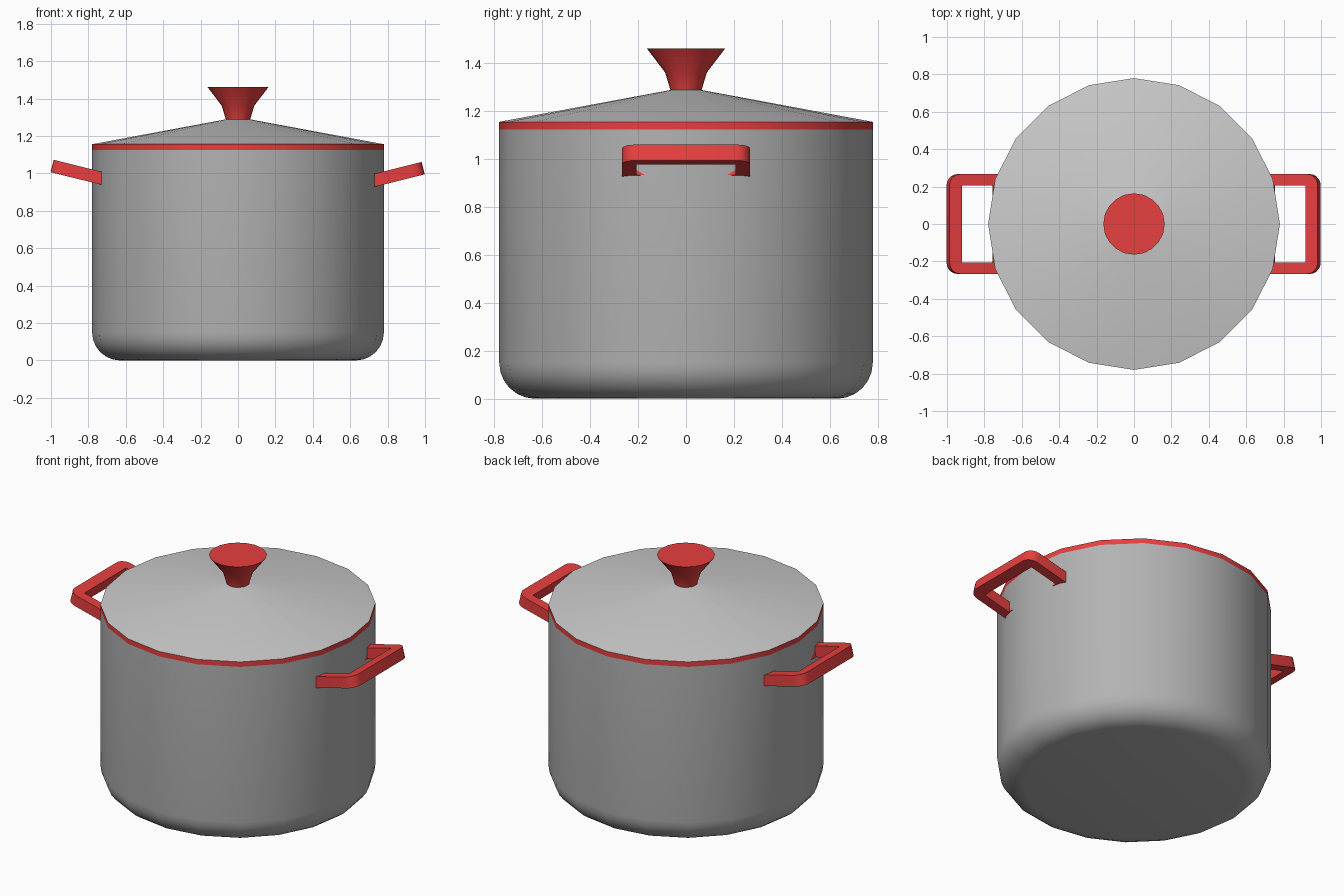
import bpy, bmesh
from math import sin, cos, pi, radians

if "Cube" in bpy.data.objects:
    bpy.data.objects.remove(bpy.data.objects["Cube"])

SIDES = 20


def material(name, rgb):
    m = bpy.data.materials.new(name)
    m.diffuse_color = (*rgb, 1)
    m.use_nodes = True
    m.node_tree.nodes["Principled BSDF"].inputs["Base Color"].default_value = m.diffuse_color
    return m


red = material("red", (0.8, 0.05, 0.05))
dark = material("dark_grey", (0.45, 0.45, 0.45))


def finish(ob, mat):
    if mat:
        ob.data.materials.append(mat)
    bpy.ops.object.select_all(action='DESELECT')
    ob.select_set(True)
    bpy.context.view_layer.objects.active = ob
    bpy.ops.object.shade_smooth_by_angle(angle=radians(30))


def lathe(name, profile, mat=None):
    """Revolve (radius, z) points, bottom to top, and cap both ends."""
    bm = bmesh.new()
    rings = [[bm.verts.new((r * cos(2 * pi * i / SIDES), r * sin(2 * pi * i / SIDES), z))
              for i in range(SIDES)] for r, z in profile]
    for a, b in zip(rings, rings[1:]):
        for i in range(SIDES):
            j = (i + 1) % SIDES
            bm.faces.new((a[i], a[j], b[j], b[i]))
    bm.faces.new(rings[0][::-1])
    bm.faces.new(rings[-1])
    me = bpy.data.meshes.new(name)
    bm.to_mesh(me)
    bm.free()
    ob = bpy.data.objects.new(name, me)
    bpy.context.collection.objects.link(ob)
    finish(ob, mat)


def handle(name, side, x, z):
    """Tilted rectangular frame with rounded outer corners; inner bar sinks into the pot."""
    half, rad, length = 0.267, 0.06, 0.315
    arc = [(-rad + rad * cos(t * pi / 10), half - rad + rad * sin(t * pi / 10)) for t in range(6)]
    outer = [(-length, -half)] + [(u, -v) for u, v in reversed(arc)] + arc + [(-length, half)]
    hole = [(-0.253, -0.206), (-0.068, -0.206), (-0.068, 0.206), (-0.253, 0.206)]
    cu = bpy.data.curves.new(name, 'CURVE')
    cu.dimensions = '2D'
    cu.fill_mode = 'BOTH'
    cu.extrude = 0.034
    for pts in (outer, hole):
        sp = cu.splines.new('POLY')
        sp.points.add(len(pts) - 1)
        for p, (u, v) in zip(sp.points, pts):
            p.co = (u, v, 0, 1)
        sp.use_cyclic_u = True
    ob = bpy.data.objects.new(name, cu)
    bpy.context.collection.objects.link(ob)
    ob.location = (side * x, 0, z)
    ob.rotation_euler = (0, radians(-14), 0 if side > 0 else pi)
    bpy.ops.object.select_all(action='DESELECT')
    ob.select_set(True)
    bpy.context.view_layer.objects.active = ob
    bpy.ops.object.convert(target='MESH')
    ob = bpy.context.view_layer.objects.active
    # weld the front, back and side surfaces together
    bm = bmesh.new()
    bm.from_mesh(ob.data)
    bmesh.ops.remove_doubles(bm, verts=bm.verts, dist=0.0005)
    bmesh.ops.recalc_face_normals(bm, faces=bm.faces)
    bm.to_mesh(ob.data)
    bm.free()
    finish(ob, red)


# Pot body with rounded base
R, fillet = 0.78, 0.15
base = [(R - fillet + fillet * sin(t * pi / 12), fillet - fillet * cos(t * pi / 12)) for t in range(7)]
lathe("pot_body", base + [(R, 1.125)], dark)

# Red rim, conical lid and flared knob
lathe("lid_rim", [(R, 1.125), (R, 1.156)], red)
lathe("lid", [(R, 1.156), (0.065, 1.289)])
lathe("lid_knob", [(0.063, 1.28), (0.066, 1.292), (0.087, 1.362), (0.164, 1.463)], red)

# Side handles
handle("right_handle", 1, 0.990, 1.028)
handle("left_handle", -1, 0.994, 1.040)
